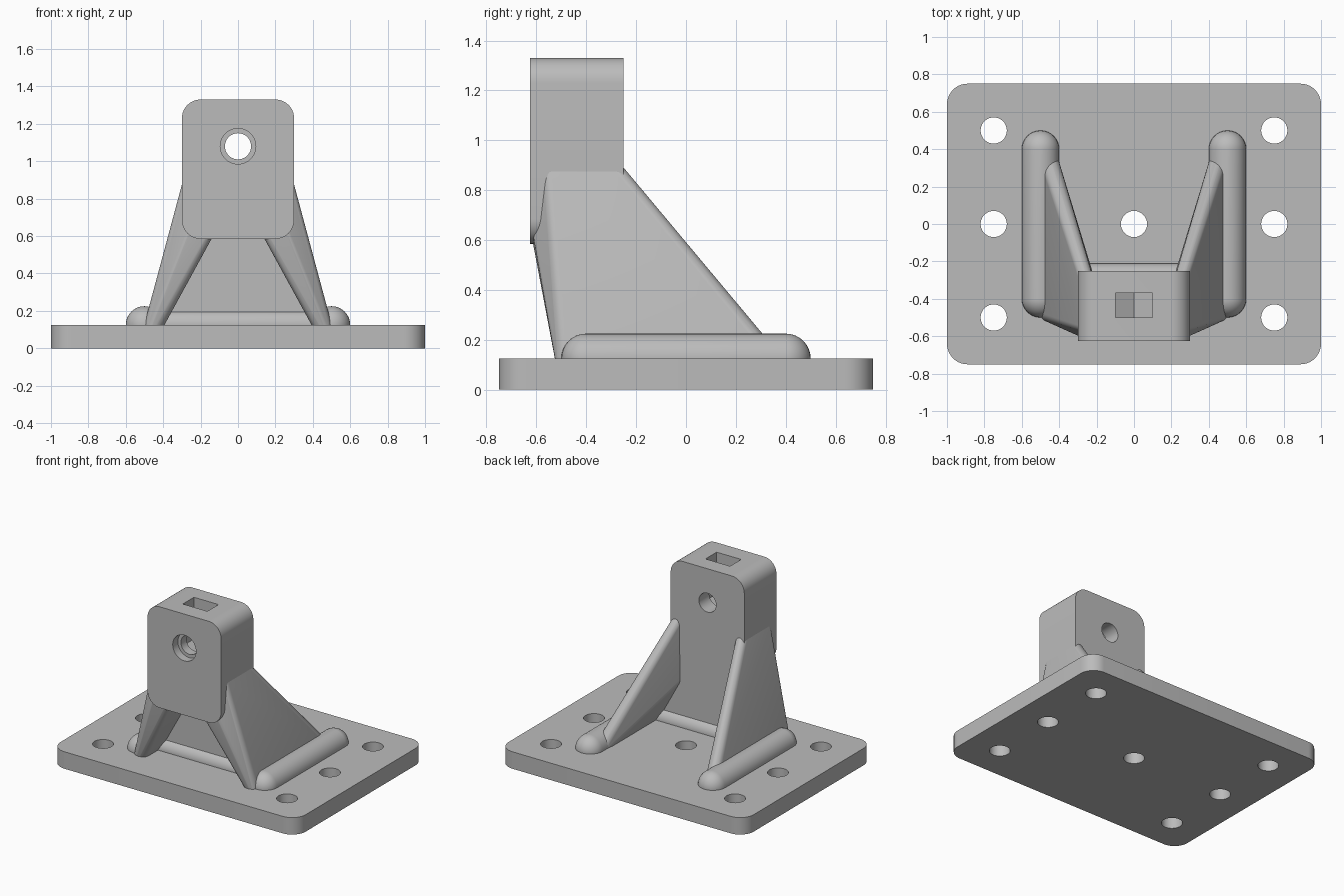
import bpy, bmesh, math
from mathutils import Matrix

cube = bpy.data.objects.get("Cube")
if cube:
    bpy.data.objects.remove(cube, do_unlink=True)

# Single grey material
GREY = (0.5, 0.5, 0.5, 1)
mat = bpy.data.materials.new("plain_grey")
mat.use_nodes = True
mat.diffuse_color = GREY
bsdf = next(n for n in mat.node_tree.nodes if n.type == 'BSDF_PRINCIPLED')
bsdf.inputs["Base Color"].default_value = GREY
bsdf.inputs["Roughness"].default_value = 0.6


def finish(name, bm):
    bmesh.ops.recalc_face_normals(bm, faces=bm.faces)
    mesh = bpy.data.meshes.new(name)
    bm.to_mesh(mesh)
    bm.free()
    mesh.materials.append(mat)
    ob = bpy.data.objects.new(name, mesh)
    bpy.context.collection.objects.link(ob)
    return ob


def activate(ob):
    bpy.ops.object.select_all(action='DESELECT')
    ob.select_set(True)
    bpy.context.view_layer.objects.active = ob


def smooth(ob):
    activate(ob)
    bpy.ops.object.shade_smooth_by_angle(angle=math.radians(30))


def prism(name, outline, lo, hi, axis):
    """Extrude a 2D outline along z (xy outline) or y (xz outline)."""
    bm = bmesh.new()
    place = (lambda u, v, t: (u, v, t)) if axis == 'z' else (lambda u, v, t: (u, t, v))
    face = bm.faces.new([bm.verts.new(place(u, v, lo)) for u, v in outline])
    res = bmesh.ops.extrude_face_region(bm, geom=[face])
    verts = [g for g in res["geom"] if isinstance(g, bmesh.types.BMVert)]
    bmesh.ops.translate(bm, verts=verts, vec=place(0, 0, hi - lo))
    return finish(name, bm)


def arc(cx, cy, r, start, end, n):
    return [(cx + r * math.cos(start + (end - start) * i / n),
             cy + r * math.sin(start + (end - start) * i / n)) for i in range(n + 1)]


def circle(cx, cy, r, n=40):
    return arc(cx, cy, r, 0, math.tau, n)[:-1]


def rounded_rect(x0, x1, y0, y1, r):
    q = math.pi / 2
    corners = [(x1 - r, y1 - r), (x0 + r, y1 - r), (x0 + r, y0 + r), (x1 - r, y0 + r)]
    return [p for i, (x, y) in enumerate(corners) for p in arc(x, y, r, i * q, (i + 1) * q, 10)]


def hull(name, balls):
    """Smooth convex skin around balls given as (x, y, z, radius)."""
    bm = bmesh.new()
    for x, y, z, r in balls:
        bmesh.ops.create_uvsphere(bm, u_segments=32, v_segments=16, radius=r,
                                  matrix=Matrix.Translation((x, y, z)))
    bmesh.ops.delete(bm, geom=bm.faces[:] + bm.edges[:], context='EDGES_FACES')
    res = bmesh.ops.convex_hull(bm, input=bm.verts)
    inside = {g for g in res["geom_interior"] + res["geom_unused"]
              if isinstance(g, bmesh.types.BMVert)}
    bmesh.ops.delete(bm, geom=list(inside), context='VERTS')
    ob = finish(name, bm)
    smooth(ob)
    return ob


def cut(ob, cutter):
    cutter.hide_render = True
    activate(ob)
    mod = ob.modifiers.new("cut", 'BOOLEAN')
    mod.operation = 'DIFFERENCE'
    mod.solver = 'EXACT'
    mod.object = cutter
    bpy.ops.object.modifier_apply(modifier=mod.name)
    bpy.data.objects.remove(cutter, do_unlink=True)


# Base plate with seven bolt holes
TOP = 0.125
plate = prism("base_plate", rounded_rect(-1, 1, -0.75, 0.75, 0.11), 0, TOP, 'z')
holes = [(x, y) for x in (-0.75, 0.75) for y in (-0.5, 0, 0.5)] + [(0, 0)]
for x, y in holes:
    cut(plate, prism("bolt_hole", circle(x, y, 0.07), -0.1, 0.3, 'z'))
smooth(plate)

# Upright block with a counterbored cross hole and a nut slot from the top
block = prism("head_block", rounded_rect(-0.3, 0.3, 0.585, 1.33, 0.1), -0.625, -0.25, 'y')
HOLE_Z = 1.08
cut(block, prism("cross_hole", circle(0, HOLE_Z, 0.07), -0.7, -0.2, 'y'))
cut(block, prism("counterbore", circle(0, HOLE_Z, 0.095), -0.7, -0.565, 'y'))
slot = [(-0.1, 1.5), (-0.1, HOLE_Z - 0.058), (0, HOLE_Z - 0.115),
        (0.1, HOLE_Z - 0.058), (0.1, 1.5)]
cut(block, prism("nut_slot", slot, -0.5, -0.37, 'y'))
smooth(block)

# Back web between the ribs, with a rounded bar along its foot
prism("back_web", [(-0.44, 0.1), (0.44, 0.1), (0.25, 0.62), (0.25, 0.8),
                   (-0.25, 0.8), (-0.25, 0.62)], -0.33, -0.25, 'y')
hull("web_foot_bar", [(-0.44, -0.29, TOP, 0.08), (0.44, -0.29, TOP, 0.08)])

# Slanted side ribs and their rounded foot bars
for s, side in ((1, "left"), (-1, "right")):
    hull(side + "_foot_bar", [(s * 0.5, y, TOP, 0.1) for y in (-0.4, 0.4)])
    hull(side + "_rib", [(s * x, y, z, r) for x, y, z, r in (
        (0.45, 0.325, 0.125, 0.05), (0.45, -0.475, 0.125, 0.05),    # foot
        (0.26, -0.285, 0.87, 0.04), (0.26, -0.54, 0.87, 0.04),      # top
        (0.26, -0.285, 0.62, 0.04),                                 # inner back
        (0.165, -0.58, 0.625, 0.04), (0.24, -0.58, 0.66, 0.04))])   # front
